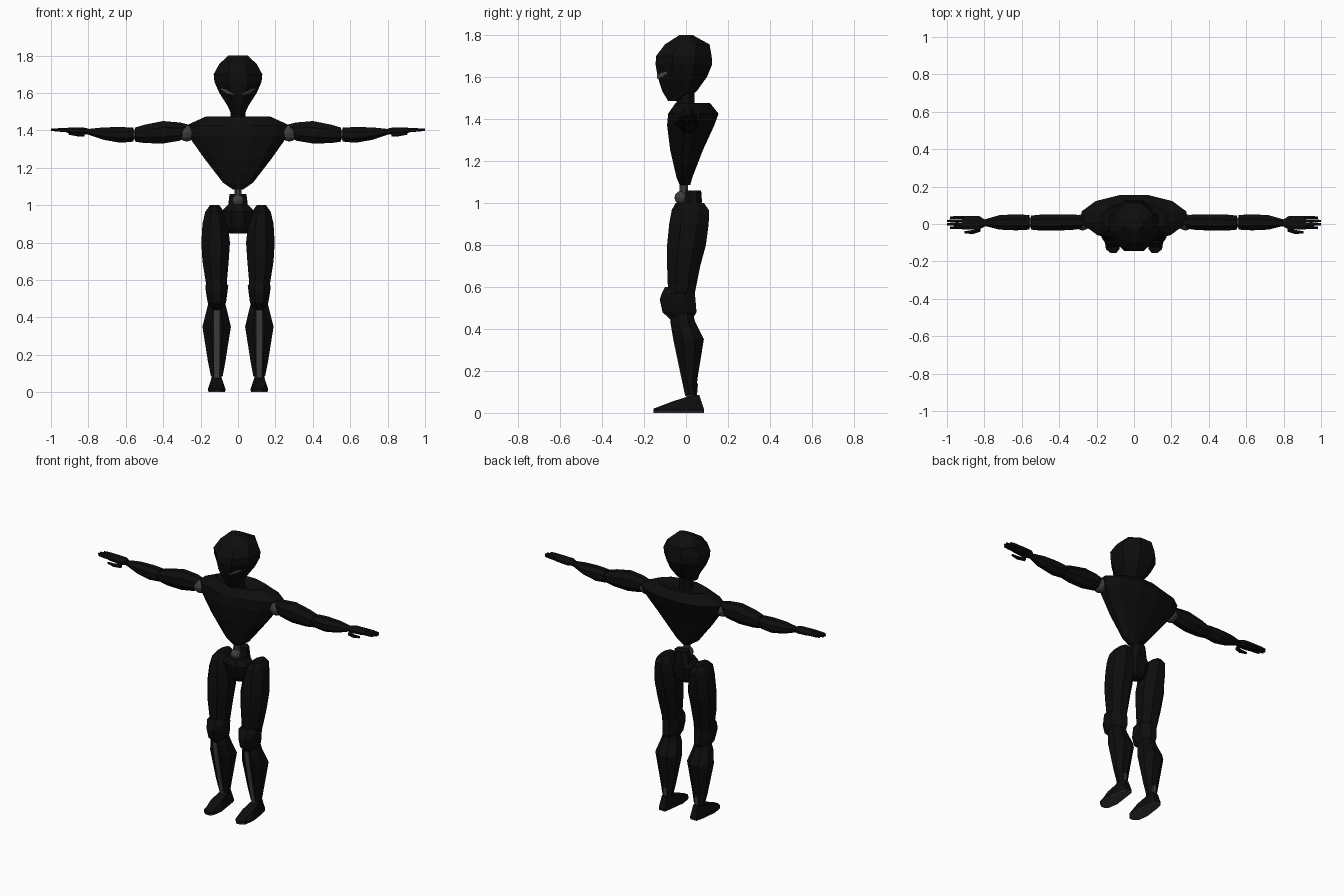
import bpy, bmesh, math
from mathutils import Vector
from mathutils.bvhtree import BVHTree

if "Cube" in bpy.data.objects:
    bpy.data.objects.remove(bpy.data.objects["Cube"])


def material(name, v):
    m = bpy.data.materials.new(name)
    m.diffuse_color = (v, v, v, 1)
    m.use_nodes = True
    m.node_tree.nodes["Principled BSDF"].inputs["Base Color"].default_value = m.diffuse_color
    return m


BLACK = material("black shell", 0.004)
GREY = material("dark grey joint", 0.05)
EYE = material("eye grey", 0.09)


def finish(name, bm, mat, mirror=False):
    bmesh.ops.recalc_face_normals(bm, faces=bm.faces)
    me = bpy.data.meshes.new(name)
    bm.to_mesh(me)
    bm.free()
    ob = bpy.data.objects.new(name, me)
    bpy.context.collection.objects.link(ob)
    me.materials.append(mat)
    if mirror:
        ob.modifiers.new("mirror", "MIRROR").use_mirror_merge = False
    return ob


def loft(name, rings, mat=BLACK, axis="z", mirror=False, n=8):
    """Rings: (position, u_min, u_max, v_min, v_max); u,v = x,y for z, y,z for x."""
    bm = bmesh.new()
    loops = []
    k = 1 / math.cos(math.pi / n)
    for p, u0, u1, v0, v1 in rings:
        loop = []
        for i in range(n):
            a = 2 * math.pi * (i + 0.5) / n
            u = (u0 + u1) / 2 + (u1 - u0) / 2 * k * math.cos(a)
            v = (v0 + v1) / 2 + (v1 - v0) / 2 * k * math.sin(a)
            loop.append(bm.verts.new((u, v, p) if axis == "z" else (p, u, v)))
        loops.append(loop)
    for a, b in zip(loops, loops[1:]):
        for i in range(n):
            j = (i + 1) % n
            bm.faces.new((a[i], a[j], b[j], b[i]))
    bm.faces.new(loops[0])
    bm.faces.new(loops[-1])
    return finish(name, bm, mat, mirror)


def ball(name, centre, r, mat=GREY, mirror=False):
    bm = bmesh.new()
    bmesh.ops.create_uvsphere(bm, u_segments=10, v_segments=6, radius=r)
    bmesh.ops.translate(bm, verts=bm.verts, vec=Vector(centre))
    return finish(name, bm, mat, mirror)


def sym(rows):
    """Rows (z, half width, y front, y back) centred on x = 0."""
    return [(z, -w, w, f, b) for z, w, f, b in rows]


# Head and neck
head = loft("head", sym([
    (1.485, .035, -.085, -.035), (1.53, .055, -.112, .05), (1.60, .10, -.135, .10),
    (1.66, .126, -.145, .125), (1.70, .13, -.142, .122), (1.755, .10, -.10, .112),
    (1.80, .052, -.03, .03)]))
loft("neck", sym([(1.42, .05, -.05, .05), (1.46, .04, -.045, .04), (1.56, .04, -.045, .04)]))

# Slanted eye plates laid on the face
tree = BVHTree.FromPolygons([v.co for v in head.data.vertices],
                            [p.vertices for p in head.data.polygons])
bm = bmesh.new()
pairs = []
for x, h in ((.025, .002), (.045, .007), (.068, .009), (.09, .003)):
    pair = []
    for s in (-1, 1):
        z = 1.592 + (x - .025) * .45 + s * h
        hit = tree.ray_cast(Vector((x, -1, z)), Vector((0, 1, 0)))[0]
        pair.append(bm.verts.new((x, (hit.y if hit else -.08) - .004, z)))
    pairs.append(pair)
for a, b in zip(pairs, pairs[1:]):
    bm.faces.new((a[0], b[0], b[1], a[1]))
finish("eyes", bm, EYE, True)

# Wedge chest with raised shoulder tops dipping to the neck
loft("chest", sym([
    (1.085, .028, -.03, .02), (1.12, .08, -.045, .03), (1.25, .18, -.075, .08),
    (1.37, .265, -.09, .135), (1.425, .28, -.085, .155), (1.475, .17, -.05, .115),
    (1.445, .05, -.04, .06)]), n=12)

# Waist and pelvis
loft("spine", sym([(1.00, .018, -.03, .01), (1.11, .018, -.03, .01)]), GREY)
ball("waist_ball", (0, -.022, 1.025), .033)
loft("pelvis", sym([
    (.85, .045, -.02, .035), (.88, .075, -.045, .06), (.965, .09, -.068, .075),
    (1.0, .055, -.05, .075)]))
loft("pelvis_collar", sym([(.98, .055, -.01, .078), (1.06, .045, .0, .072)]))

# Arms
ball("shoulder_joint", (.275, .01, 1.385), .045, mirror=True)
loft("upper_arm", [
    (.26, -.015, .035, 1.38, 1.43), (.31, -.03, .05, 1.345, 1.442),
    (.40, -.035, .052, 1.33, 1.45), (.50, -.035, .05, 1.332, 1.43),
    (.55, -.03, .045, 1.34, 1.415)], axis="x", mirror=True)
loft("elbow", [(.53, -.02, .035, 1.35, 1.405), (.58, -.02, .035, 1.35, 1.405)],
     GREY, "x", True)
loft("forearm", [
    (.56, -.03, .048, 1.34, 1.415), (.63, -.034, .052, 1.334, 1.418),
    (.72, -.03, .047, 1.35, 1.416), (.78, -.015, .03, 1.37, 1.41),
    (.81, -.01, .022, 1.38, 1.405)], axis="x", mirror=True)

# Hands
loft("palm", [
    (.80, -.015, .025, 1.38, 1.41), (.83, -.03, .044, 1.378, 1.416),
    (.90, -.03, .044, 1.384, 1.416), (.92, -.028, .042, 1.39, 1.412)],
    axis="x", mirror=True)
for i in range(4):
    y = -.028 + i * .018
    tip = (.985, 1.0, 1.0, .985)[i]
    loft("finger", [(.91, y, y + .016, 1.393, 1.411), (.95, y, y + .017, 1.394, 1.411),
                    (tip, y + .002, y + .014, 1.398, 1.408)], axis="x", mirror=True, n=6)
loft("thumb", [(.82, -.04, -.02, 1.368, 1.392), (.86, -.054, -.032, 1.37, 1.39),
               (.905, -.05, -.038, 1.378, 1.39)], axis="x", mirror=True, n=6)

# Legs
loft("thigh", [
    (1.0, .10, .15, -.03, .085), (.965, .075, .175, -.068, .11),
    (.90, .055, .19, -.08, .108), (.80, .043, .196, -.09, .095),
    (.70, .05, .19, -.09, .068), (.56, .062, .168, -.085, .04)], mirror=True)
loft("knee", [
    (.60, .075, .155, -.10, .03), (.57, .052, .175, -.115, .042),
    (.54, .056, .172, -.125, .045), (.48, .064, .162, -.112, .05),
    (.435, .085, .143, -.065, .025)], mirror=True)
loft("shin", [
    (.48, .07, .158, -.06, .03), (.43, .057, .17, -.072, .045),
    (.35, .038, .19, -.056, .085), (.16, .068, .16, -.016, .054),
    (.085, .082, .145, 0, .05)], mirror=True)
loft("ankle", [(.05, .09, .136, .0, .05), (.14, .09, .136, .008, .057)], GREY, mirror=True)

# Pale strip down the front of each shin
bm = bmesh.new()
rows = [(.44, -.076), (.35, -.061), (.16, -.021), (.08, -.004)]
quads = [[bm.verts.new((x, y + d, z)) for x, d in
          ((.1, 0), (.128, 0), (.128, .009), (.1, .009))] for z, y in rows]
for a, b in zip(quads, quads[1:]):
    for i in range(4):
        bm.faces.new((a[i], a[(i + 1) % 4], b[(i + 1) % 4], b[i]))
bm.faces.new(quads[0])
bm.faces.new(quads[-1])
finish("shin_strip", bm, GREY, True)

# Feet: pointed toe, high instep, flat grey sole
sole = [(.085, .155), (.07, .155), (.068, .06), (.075, -.02)]


def foot_outline(bm, z, shrink):
    pts = [(.09, .085), (.135, .085), (.148, .03), (.16, -.07), (.15, -.135), (.125, -.155),
           (.095, -.155), (.078, -.135), (.068, -.07), (.082, .03)]
    return [bm.verts.new((.114 + (x - .114) * shrink, y, z)) for x, y in pts]


bm = bmesh.new()
low = foot_outline(bm, .006, 1)
mid = foot_outline(bm, .02, 1)
top = foot_outline(bm, .03, .75)
for v in top:
    # instep rises toward the ankle
    y = v.co.y
    v.co.z = .085 if y > -.02 else .024 + max(0, (y + .155) / .155) * .055
    v.co.y = y * .6 + .012 if y > 0 else y * .93
for a, b in ((low, mid), (mid, top)):
    for i in range(10):
        j = (i + 1) % 10
        bm.faces.new((a[i], a[j], b[j], b[i]))
bm.faces.new(low)
bm.faces.new(top)
bmesh.ops.triangulate(bm, faces=[f for f in bm.faces if len(f.verts) > 4])
finish("foot", bm, BLACK, True)

bm = bmesh.new()
a, b = foot_outline(bm, 0, .96), foot_outline(bm, .006, .98)
for i in range(10):
    j = (i + 1) % 10
    bm.faces.new((a[i], a[j], b[j], b[i]))
bm.faces.new(a)
bm.faces.new(b)
finish("sole", bm, GREY, True)
